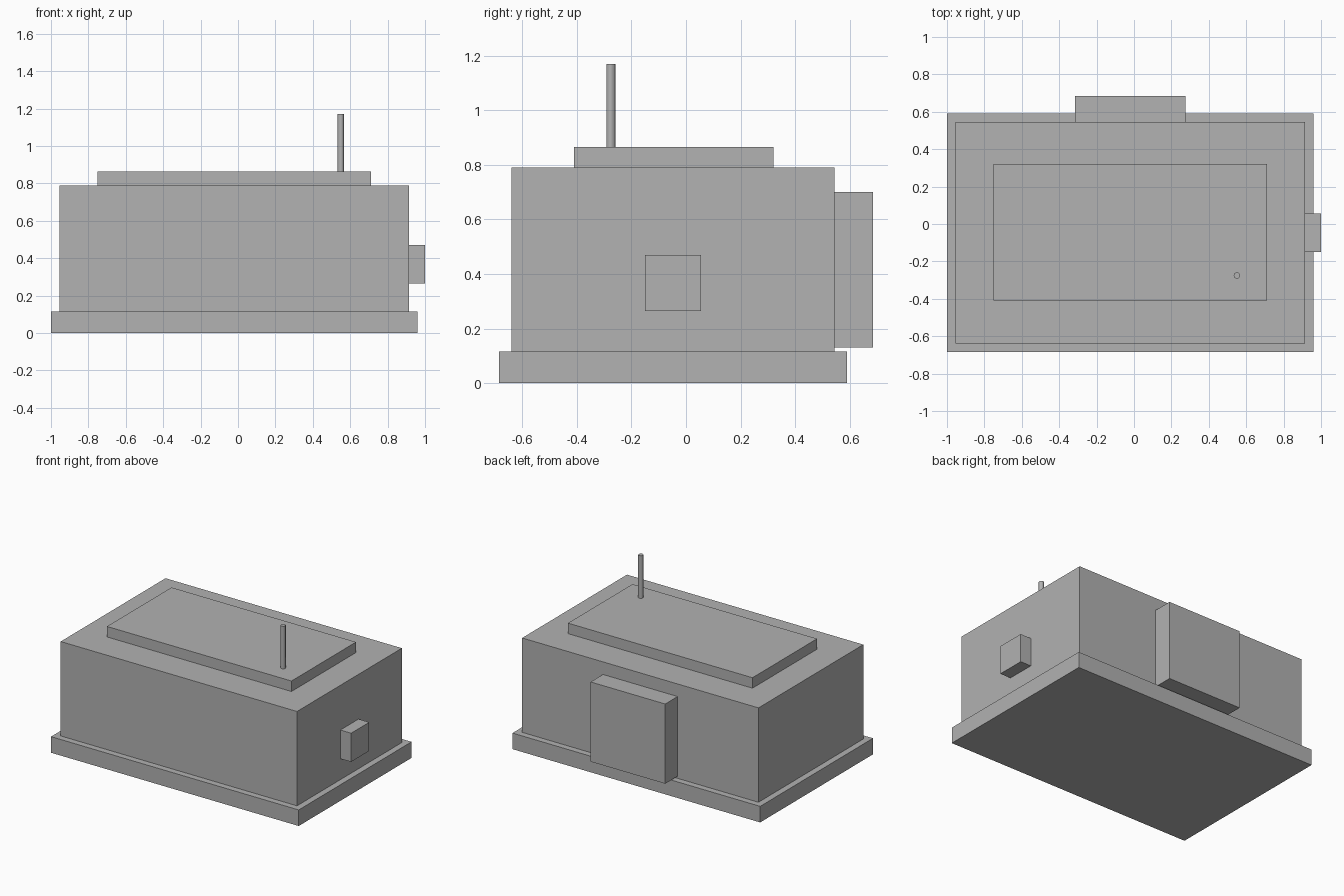
import bpy

cube = bpy.data.objects.get("Cube")
if cube:
    bpy.data.objects.remove(cube, do_unlink=True)

# Single plain grey
grey = bpy.data.materials.new("plain_grey")
grey.use_nodes = True
colour = (0.445, 0.445, 0.445, 1)
grey.diffuse_color = colour
grey.node_tree.nodes["Principled BSDF"].inputs["Base Color"].default_value = colour


def box(name, x, y, z):
    """Box spanning the given (min, max) range on each axis."""
    spans = (x, y, z)
    bpy.ops.mesh.primitive_cube_add(size=1, location=[(a + b) / 2 for a, b in spans])
    obj = bpy.context.object
    obj.name = name
    obj.scale = [b - a for a, b in spans]
    bpy.ops.object.transform_apply(location=False, rotation=False, scale=True)
    obj.data.materials.append(grey)
    return obj


# Stacked levels: plinth, main block, roof slab
PLINTH, BODY, ROOF, TIP = 0.115, 0.79, 0.865, 1.17
box("plinth", (-1, 0.96), (-0.685, 0.59), (0, PLINTH))
box("main_block", (-0.955, 0.915), (-0.64, 0.545), (PLINTH, BODY))
box("roof_slab", (-0.75, 0.71), (-0.41, 0.32), (BODY, ROOF))

# Boxes projecting from the left side and the back
box("side_box", (0.915, 1), (-0.15, 0.055), (0.265, 0.47))
box("back_box", (-0.315, 0.275), (0.545, 0.685), (0.13, 0.7))

# Thin mast standing on the roof slab
bpy.ops.mesh.primitive_cylinder_add(
    vertices=16, radius=0.017, depth=TIP - ROOF,
    location=(0.55, -0.275, (ROOF + TIP) / 2))
mast = bpy.context.object
mast.name = "mast"
mast.data.materials.append(grey)
